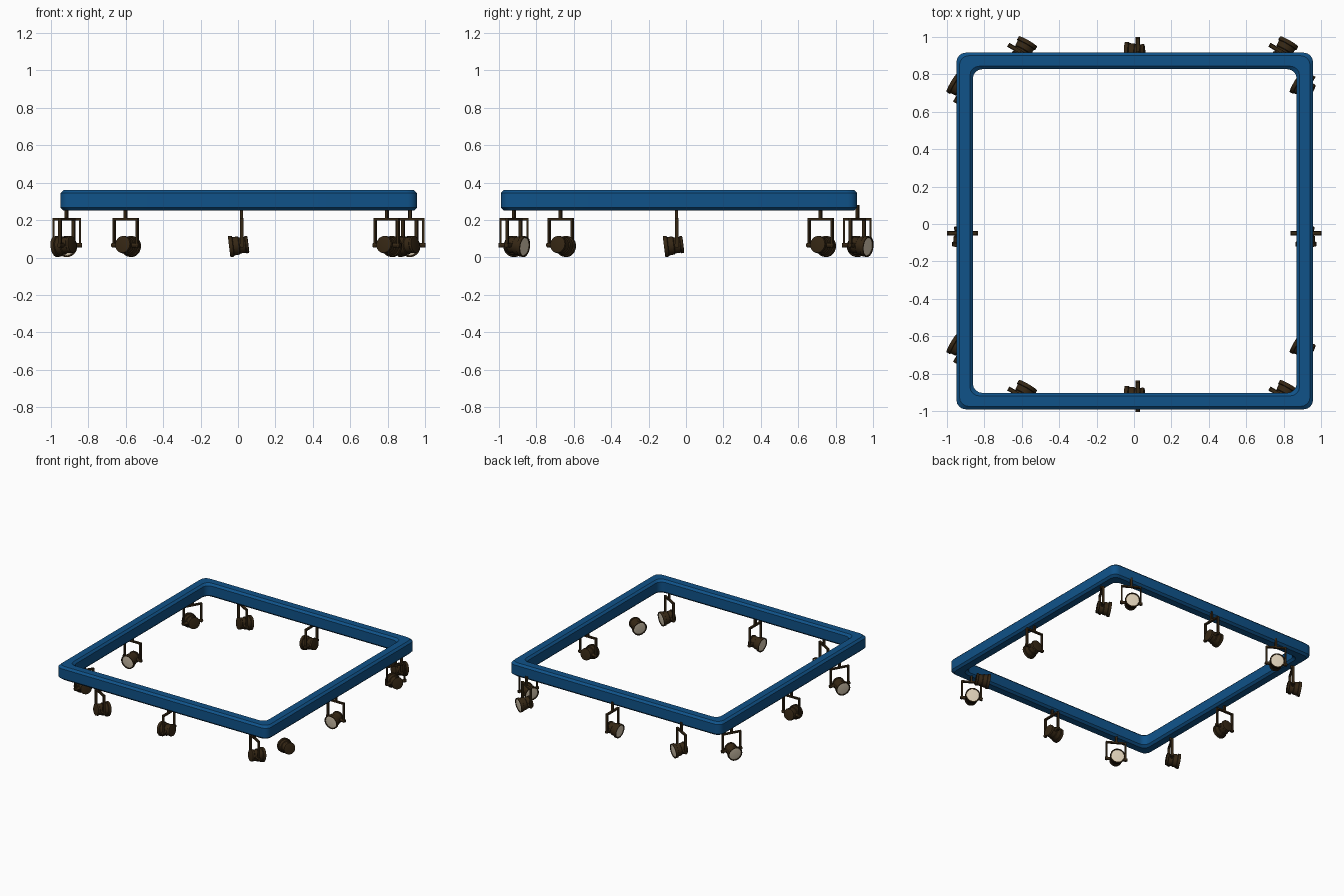
import bpy, bmesh, math
from mathutils import Matrix, Vector

if "Cube" in bpy.data.objects:
    bpy.data.objects.remove(bpy.data.objects["Cube"])


def material(name, rgb):
    m = bpy.data.materials.new(name)
    m.diffuse_color = (*rgb, 1)
    m.use_nodes = True
    m.node_tree.nodes["Principled BSDF"].inputs["Base Color"].default_value = m.diffuse_color
    return m


BLUE = material("frame blue", (0.005, 0.085, 0.25))
BROWN = material("lamp dark brown", (0.036, 0.020, 0.007))
CREAM = material("lens cream", (0.72, 0.62, 0.47))


def mesh_from(bm, name, mat):
    bmesh.ops.recalc_face_normals(bm, faces=bm.faces)
    me = bpy.data.meshes.new(name)
    bm.to_mesh(me)
    bm.free()
    me.materials.append(mat)
    return me


def place(name, me, loc=(0, 0, 0), rot=(0, 0, 0)):
    ob = bpy.data.objects.new(name, me)
    ob.location, ob.rotation_euler = loc, rot
    bpy.context.collection.objects.link(ob)
    return ob


def smooth(ob, angle=35):
    bpy.ops.object.select_all(action='DESELECT')
    ob.select_set(True)
    bpy.context.view_layer.objects.active = ob
    bpy.ops.object.shade_smooth_by_angle(angle=math.radians(angle))


def bridge(bm, rings, closed=False):
    n = len(rings[0])
    for k in range(len(rings) if closed else len(rings) - 1):
        a, b = rings[k], rings[(k + 1) % len(rings)]
        for i in range(n):
            j = (i + 1) % n
            bm.faces.new((a[i], a[j], b[j], b[i]))


def rounded_square(bm, h, r, z, seg=4):
    ring = []
    for q in range(4):
        cx = (h - r) * (1 if q in (0, 3) else -1)
        cy = (h - r) * (1 if q < 2 else -1)
        for s in range(seg + 1):
            a = math.pi / 2 * (q + s / seg)
            ring.append(bm.verts.new((cx + r * math.cos(a), cy + r * math.sin(a), z)))
    return ring


def lathe(bm, profile, n=24):
    # Profile of (position along x, radius)
    rings = [[bm.verts.new((t, r * math.cos(2 * math.pi * i / n), r * math.sin(2 * math.pi * i / n)))
              for i in range(n)] for t, r in profile]
    bridge(bm, rings)
    bm.faces.new(rings[0])
    bm.faces.new(rings[-1])


def box(bm, x, y, z):
    size = Vector((x[1] - x[0], y[1] - y[0], z[1] - z[0]))
    mid = Vector((sum(x) / 2, sum(y) / 2, sum(z) / 2))
    bmesh.ops.create_cube(bm, size=1, matrix=Matrix.Translation(mid) @ Matrix.Diagonal((*size, 1)))


# Square frame: chamfered section swept round rounded corners
H, W, C, Z0, Z1 = 0.9525, 0.088, 0.016, 0.25, 0.36
section = [(0, Z0 + C), (0, Z1 - C), (C, Z1), (W - C, Z1),
           (W, Z1 - C), (W, Z0 + C), (W - C, Z0), (C, Z0)]
bm = bmesh.new()
bridge(bm, [rounded_square(bm, H - d, 0.05, z) for d, z in section], closed=True)
smooth(place("square_frame", mesh_from(bm, "square_frame", BLUE), (0.004, -0.0375, 0)), 30)

# Lamp housing, pointing along +x, with recessed front
bm = bmesh.new()
lathe(bm, [(-0.036, 0.038), (-0.034, 0.045), (-0.022, 0.047), (-0.018, 0.043), (0.012, 0.043),
           (0.016, 0.048), (0.045, 0.050), (0.048, 0.056), (0.068, 0.056),
           (0.068, 0.049), (0.060, 0.047)])
housing = mesh_from(bm, "lamp_housing", BROWN)

# Lens
bm = bmesh.new()
lathe(bm, [(0.060, 0.048), (0.0645, 0.0475), (0.066, 0.035)])
lens = mesh_from(bm, "lens", CREAM)

# Yoke: hanging stem, top bar, two arms and side pivots
PIVOT = 0.066
bm = bmesh.new()
box(bm, (-0.008, 0.008), (-0.008, 0.008), (0.205, 0.28))
box(bm, (-0.009, 0.009), (-0.077, 0.077), (0.198, 0.210))
for s in (-1, 1):
    box(bm, (-0.009, 0.009), sorted((s * 0.066, s * 0.077)), (0.054, 0.205))
    bmesh.ops.create_cone(bm, cap_ends=True, segments=12, radius1=0.012, radius2=0.012, depth=0.042,
                          matrix=Matrix.Translation((0, s * 0.062, PIVOT))
                          @ Matrix.Rotation(math.pi / 2, 4, 'X'))
yoke = mesh_from(bm, "yoke", BROWN)

# Three lamps per side: (x, y, heading, has yoke)
lamps = []
for y in (-0.92, 0.916):
    lamps += [(-0.60, y, 60, True), (0.02, y, 180, True), (0.795, y, 60, True)]
for x in (-0.915, 0.918):
    lamps += [(x, -0.67, 150, x < 0), (x, -0.05, 270, True), (x, 0.72, 150, True)]

for i, (x, y, heading, has_yoke) in enumerate(lamps, 1):
    a = math.radians(heading)
    tilt = math.radians(7)
    smooth(place(f"lamp_housing_{i}", housing, (x, y, PIVOT), (0, tilt, a)))
    smooth(place(f"lens_{i}", lens, (x, y, PIVOT), (0, tilt, a)))
    if has_yoke:
        place(f"yoke_{i}", yoke, (x, y, 0), (0, 0, a))
